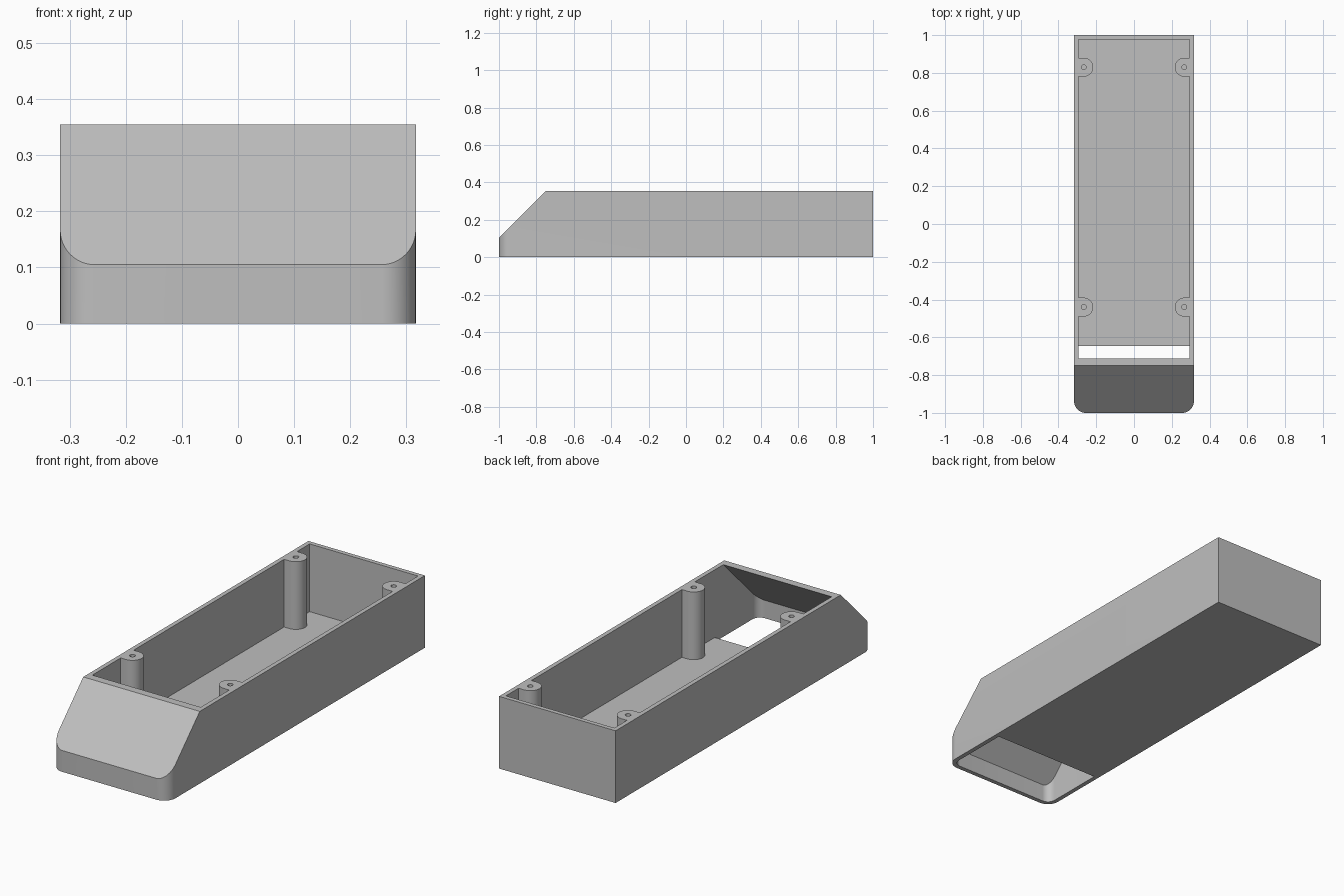
import bpy, bmesh, math
from mathutils import Vector

if "Cube" in bpy.data.objects:
    bpy.data.objects.remove(bpy.data.objects["Cube"], do_unlink=True)

HALF_W, HEIGHT, WALL = 0.317, 0.355, 0.022
FILLET = 0.062
FLOOR_END = -0.645

grey = bpy.data.materials.new("plain grey")
grey.use_nodes = True
colour = (0.52, 0.52, 0.52, 1)
grey.diffuse_color = colour
grey.node_tree.nodes["Principled BSDF"].inputs["Base Color"].default_value = colour


def arc(cx, cy, r, start, end, steps):
    angles = [math.radians(start + (end - start) * i / steps) for i in range(steps + 1)]
    return [(cx + r * math.cos(a), cy + r * math.sin(a)) for a in angles]


def prism(name, outline, z0, z1, slope_y=None):
    """Extrude a plan outline; optionally slice off the front at 45 degrees
    along a plane reaching the rim height at slope_y."""
    bm = bmesh.new()
    base = bm.faces.new([bm.verts.new((x, y, z0)) for x, y in outline])
    top = bmesh.ops.extrude_face_region(bm, geom=[base])["geom"]
    bmesh.ops.translate(bm, vec=(0, 0, z1 - z0),
                        verts=[v for v in top if isinstance(v, bmesh.types.BMVert)])
    if slope_y is not None:
        cut = bmesh.ops.bisect_plane(bm, geom=bm.verts[:] + bm.edges[:] + bm.faces[:],
                                     plane_co=Vector((0, slope_y, HEIGHT)),
                                     plane_no=Vector((0, -1, 1)), clear_outer=True)
        rim = [e for e in cut["geom_cut"] if isinstance(e, bmesh.types.BMEdge)]
        bmesh.ops.contextual_create(bm, geom=rim)
    bmesh.ops.recalc_face_normals(bm, faces=bm.faces[:])
    mesh = bpy.data.meshes.new(name)
    bm.to_mesh(mesh)
    bm.free()
    mesh.materials.append(grey)
    obj = bpy.data.objects.new(name, mesh)
    bpy.context.collection.objects.link(obj)
    return obj


def plan(half_w, front, back, r):
    """Rectangle with its two front corners rounded."""
    return (arc(-half_w + r, front + r, r, 180, 270, 12)
            + arc(half_w - r, front + r, r, 270, 360, 12)
            + [(half_w, back), (-half_w, back)])


def combine(target, tool, operation):
    tool.hide_render = True
    mod = target.modifiers.new("combine", 'BOOLEAN')
    mod.operation, mod.solver, mod.object = operation, 'EXACT', tool
    bpy.context.view_layer.objects.active = target
    bpy.ops.object.modifier_apply(modifier=mod.name)
    bpy.data.objects.remove(tool, do_unlink=True)


# Outer body with rounded, sloping nose
case = prism("enclosure_shell", plan(HALF_W, -1, 1, FILLET), 0, HEIGHT, -0.75)

# Hollow interior above the floor, then the opening under the nose
inner_w, inner_r = HALF_W - WALL, FILLET - WALL
cavity = prism("cavity", plan(inner_w, -1 + WALL, 1 - WALL, inner_r), WALL, 0.6, -0.711)
combine(case, cavity, 'DIFFERENCE')
opening = prism("nose_opening", plan(inner_w, -1 + WALL, FLOOR_END, inner_r), -0.1, 0.06)
combine(case, opening, 'DIFFERENCE')

# Screw posts joined to the side walls, with blind holes
for side in (-1, 1):
    for y in (-0.44, 0.83):
        x, r, root = side * 0.266, 0.05, side * (inner_w + 0.01)
        outline = arc(x, y, r, 90, 90 + side * 180, 24) + [(root, y - r), (root, y + r)]
        combine(case, prism("screw_post", outline, 0.01, HEIGHT), 'UNION')
        hole = arc(x, y, 0.013, 0, 345, 23)
        combine(case, prism("screw_hole", hole, 0.2, 0.4), 'DIFFERENCE')

# Smooth the rounded surfaces, keep the edges crisp
bpy.ops.object.select_all(action='DESELECT')
case.select_set(True)
bpy.context.view_layer.objects.active = case
bpy.ops.object.shade_smooth_by_angle(angle=math.radians(30))
